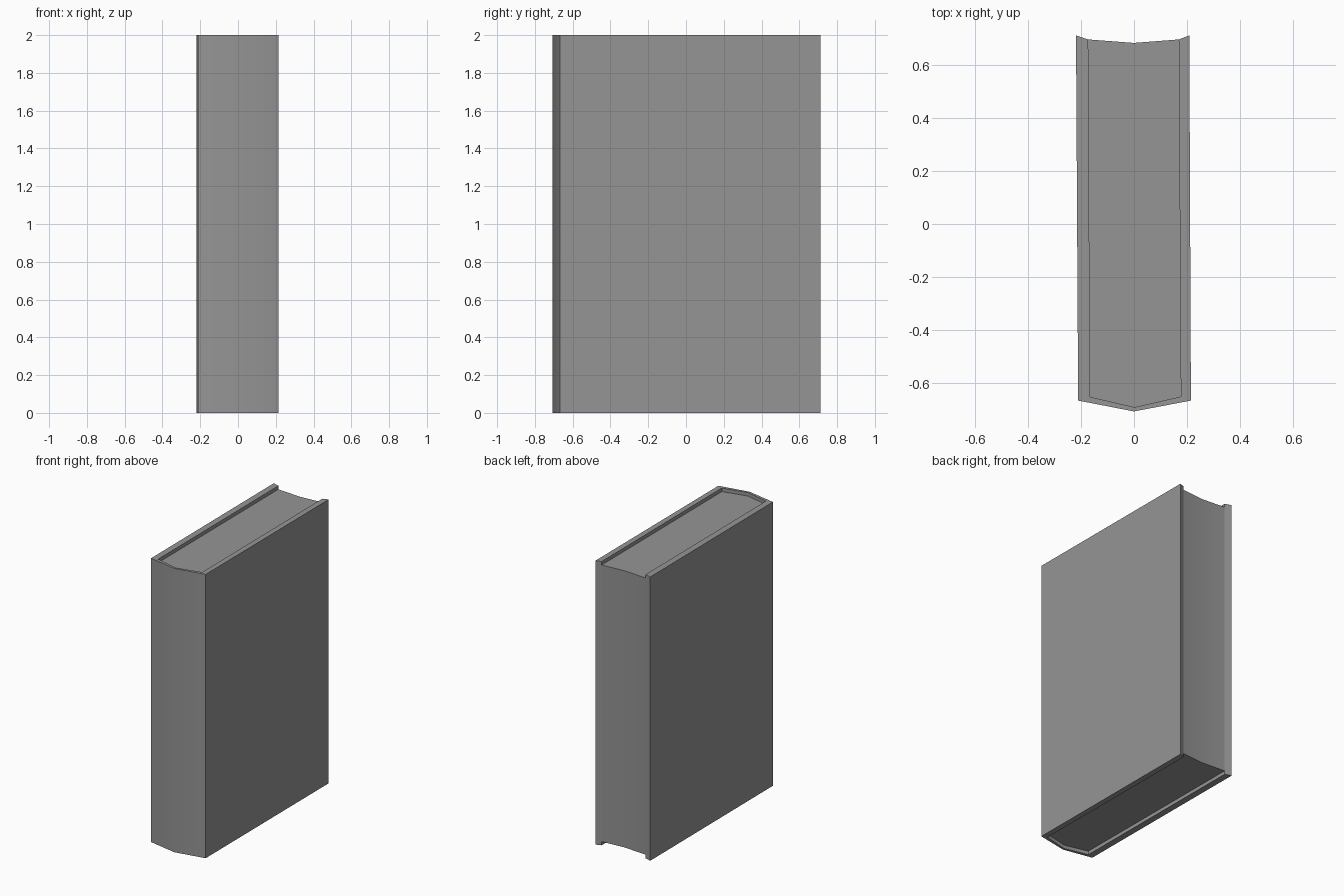
import bpy, bmesh, math

cube = bpy.data.objects.get("Cube")
if cube:
    bpy.data.objects.remove(cube, do_unlink=True)


def make_material(name, color):
    mat = bpy.data.materials.new(name)
    mat.use_nodes = True
    mat.diffuse_color = color
    mat.node_tree.nodes["Principled BSDF"].inputs["Base Color"].default_value = color
    return mat


def extrude_outline(name, outline, z0, z1, mat):
    """Make an upright prism from a plan outline."""
    bm = bmesh.new()
    face = bm.faces.new([bm.verts.new((x, y, z0)) for x, y in outline])
    grown = bmesh.ops.extrude_face_region(bm, geom=[face], use_keep_orig=True)
    for v in grown["geom"]:
        if isinstance(v, bmesh.types.BMVert):
            v.co.z = z1
    bmesh.ops.recalc_face_normals(bm, faces=bm.faces)
    mesh = bpy.data.meshes.new(name)
    bm.to_mesh(mesh)
    bm.free()
    mesh.materials.append(mat)
    obj = bpy.data.objects.new(name, mesh)
    bpy.context.collection.objects.link(obj)
    bpy.ops.object.select_all(action="DESELECT")
    obj.select_set(True)
    bpy.context.view_layer.objects.active = obj
    bpy.ops.object.shade_smooth_by_angle(angle=math.radians(30))
    return obj


grey = make_material("grey", (0.3, 0.3, 0.3, 1))
HEIGHT, RECESS = 2.0, 0.025

# Plan lines from the left board, round the spine, to the right board
outer = [(0.209, 0.712), (0.215, -0.667), (0.0, -0.708), (-0.211, -0.667), (-0.219, 0.712)]
inner = [(0.169, 0.697), (0.177, -0.652), (0.002, -0.692), (-0.166, -0.653), (-0.173, 0.697)]

# Cover: boards and spine in one folded shell
extrude_outline("cover", outer + inner[::-1], 0, HEIGHT, grey)

# Page block: set back at both ends, with a hollow fore edge
extrude_outline("page_block", inner + [(0.0, 0.684)], RECESS, HEIGHT - RECESS, grey)
